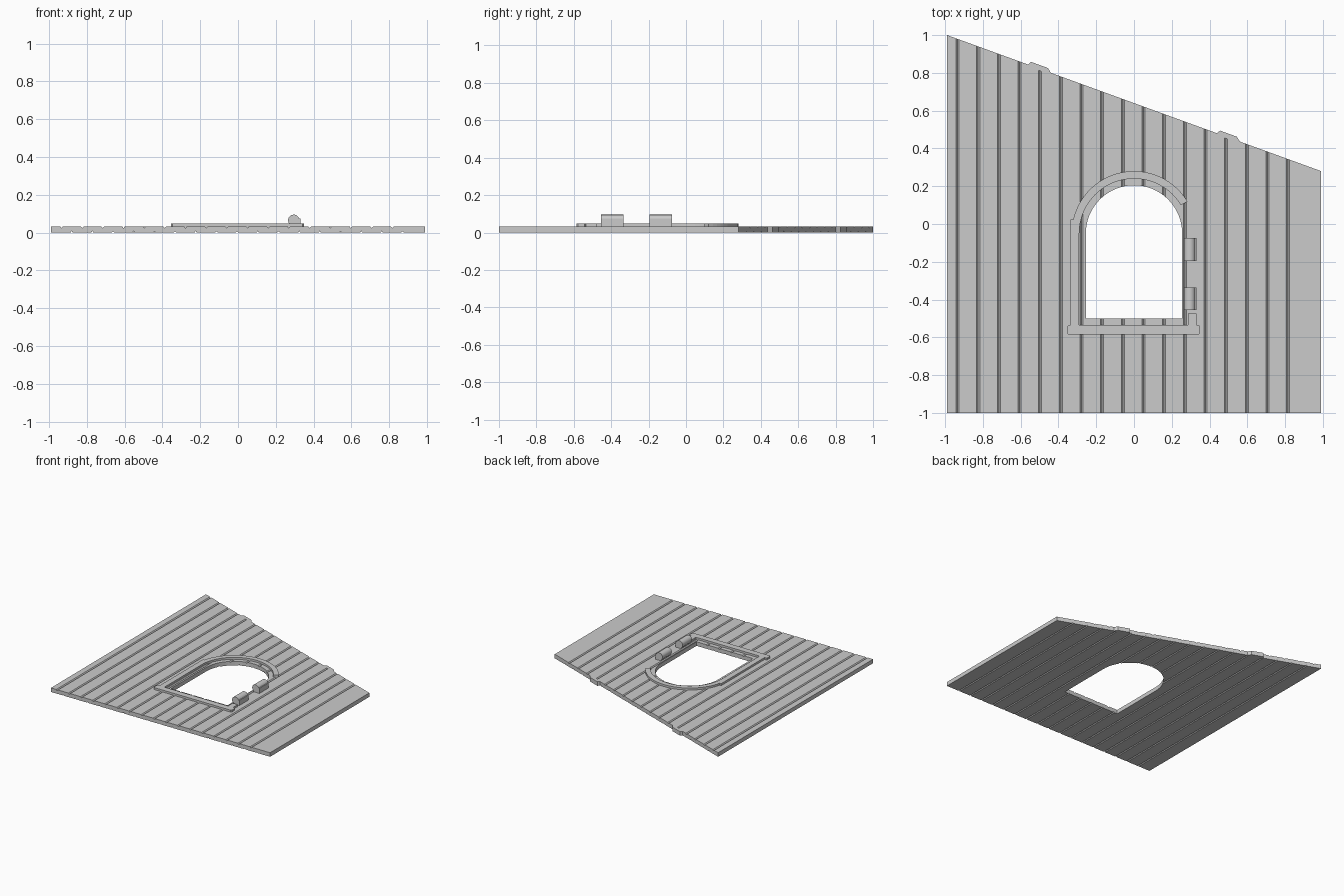
import bpy, bmesh, math
from mathutils import Vector

if "Cube" in bpy.data.objects:
    bpy.data.objects.remove(bpy.data.objects["Cube"])

grey = bpy.data.materials.new("light grey")
grey.diffuse_color = (0.6, 0.6, 0.6, 1)
grey.use_nodes = True
grey.node_tree.nodes["Principled BSDF"].inputs["Base Color"].default_value = grey.diffuse_color
PANEL_TOP, FRAME_TOP = 0.033, 0.049
ARCH_Y = -0.05                      # centre height of the arch


def prism(name, pts, start, end, axis="z"):
    """Extrude a polygon along z (points are x, y) or along y (points are x, z)."""
    place = (lambda p, d: (p[0], p[1], d)) if axis == "z" else (lambda p, d: (p[0], d, p[1]))
    bm = bmesh.new()
    a = [bm.verts.new(place(p, start)) for p in pts]
    b = [bm.verts.new(place(p, end)) for p in pts]
    bm.faces.new(a)
    bm.faces.new(b[::-1])
    n = len(pts)
    for i in range(n):
        j = (i + 1) % n
        bm.faces.new((a[j], a[i], b[i], b[j]))
    bmesh.ops.recalc_face_normals(bm, faces=bm.faces)
    mesh = bpy.data.meshes.new(name)
    bm.to_mesh(mesh)
    bm.free()
    ob = bpy.data.objects.new(name, mesh)
    bpy.context.collection.objects.link(ob)
    mesh.materials.append(grey)
    return ob


def arc(cx, cy, r, a0, a1, n):
    angles = [math.radians(a0 + (a1 - a0) * i / n) for i in range(n + 1)]
    return [(cx + r * math.cos(t), cy + r * math.sin(t)) for t in angles]


def roof_y(x):
    return 1 - (x + 0.99) * 0.72 / 1.98


# Plank panel: section with V grooves on top and staggered ones underneath
STEP, HALF, DEPTH = 0.1094, 0.008, 0.009
section = [(-0.99, 0)]
for i in range(17):
    x = -0.88 + STEP * i
    section += [(x - 0.006, 0), (x, 0.008), (x + 0.006, 0)]
section += [(0.99, 0), (0.99, PANEL_TOP)]
for i in reversed(range(17)):
    x = -0.934 + STEP * i
    section += [(x + HALF, PANEL_TOP), (x, PANEL_TOP - DEPTH), (x - HALF, PANEL_TOP)]
section.append((-0.99, PANEL_TOP))
panel = prism("plank_panel", section, -1, 1.1, "y")

# Sloping upper edge
bm = bmesh.new()
bm.from_mesh(panel.data)
cut = bmesh.ops.bisect_plane(bm, geom=bm.verts[:] + bm.edges[:] + bm.faces[:],
                             plane_co=(-0.99, 1, 0), plane_no=Vector((0.72, 1.98, 0)).normalized(),
                             clear_outer=True)
rim = [e for e in cut["geom_cut"] if isinstance(e, bmesh.types.BMEdge)]
bmesh.ops.holes_fill(bm, edges=rim, sides=0)
bmesh.ops.recalc_face_normals(bm, faces=bm.faces)
bm.to_mesh(panel.data)
bm.free()

# Arched window opening
opening = [(-0.255, -0.5), (0.255, -0.5)] + arc(0, ARCH_Y, 0.255, 0, 180, 32)
cutter = prism("opening_cutter", opening, -0.1, 0.2)
cutter.hide_render = True
mod = panel.modifiers.new("opening", "BOOLEAN")
mod.operation, mod.solver, mod.object = "DIFFERENCE", "EXACT", cutter
bpy.context.view_layer.objects.active = panel
bpy.ops.object.modifier_apply(modifier="opening")
bpy.data.objects.remove(cutter)

# Small tabs on the sloping edge
for i, x in enumerate((-0.5, 0.5)):
    tab = [(x - 0.06, roof_y(x - 0.06) - 0.01), (x - 0.06, roof_y(x - 0.06)),
           (x - 0.045, roof_y(x - 0.045) + 0.02), (x + 0.045, roof_y(x + 0.045) + 0.02),
           (x + 0.06, roof_y(x + 0.06)), (x + 0.06, roof_y(x + 0.06) - 0.01)]
    prism(f"edge_tab_{i + 1}", tab, 0, PANEL_TOP)

# Raised window trim: left jamb and arch in one piece
BASE = PANEL_TOP - 0.01
trim = [(-0.335, -0.54), (-0.335, 0.025)] + arc(0, ARCH_Y, 0.33, 167, 31, 28)
trim += arc(0, ARCH_Y, 0.29, 31, 180, 30) + [(-0.29, -0.54)]
prism("window_trim", trim, BASE, FRAME_TOP)
prism("right_jamb_stub", [(0.285, -0.54), (0.33, -0.54), (0.33, -0.475), (0.285, -0.475)],
      BASE, FRAME_TOP)

# Sill with clipped corners
L, R, B, T, C = -0.355, 0.35, -0.585, -0.535, 0.008
prism("window_sill", [(L, B + C), (L + C, B), (R - C, B), (R, B + C),
                      (R, T - C), (R - C, T), (L + C, T), (L, T - C)], BASE, FRAME_TOP)

# Hinge knuckles: round barrel with a square foot
for i, y in enumerate((-0.455, -0.195)):
    knuckle = arc(0.295, 0.065, 0.03, 20, 235, 18)
    knuckle += [(0.278, BASE), (0.33, BASE), (0.33, 0.075)]
    ob = prism(f"hinge_knuckle_{i + 1}", knuckle, y, y + 0.12, "y")
    bpy.ops.object.select_all(action="DESELECT")
    ob.select_set(True)
    bpy.context.view_layer.objects.active = ob
    bpy.ops.object.shade_smooth_by_angle(angle=math.radians(30))
